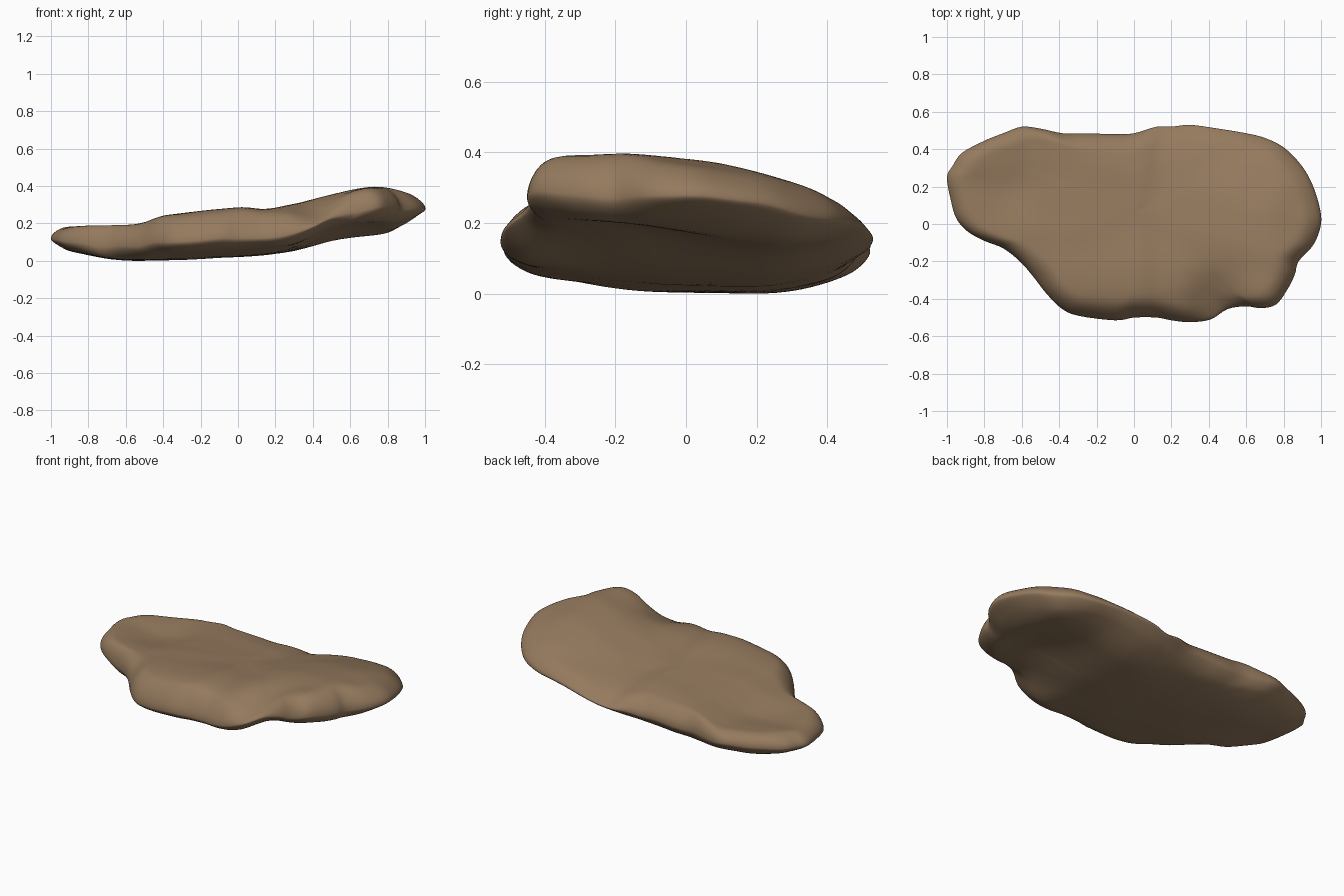
import bpy, bmesh, math
from mathutils import Vector, noise

if "Cube" in bpy.data.objects:
    bpy.data.objects.remove(bpy.data.objects["Cube"])

# Plan outline of the slab, counter-clockwise from the right end
OUTLINE = [(1.0, 0.0), (0.99, 0.1), (0.95, 0.22), (0.89, 0.32), (0.8, 0.41), (0.7, 0.46),
           (0.6, 0.485), (0.45, 0.51), (0.3, 0.53), (0.2, 0.52), (0.12, 0.52), (0.0, 0.485),
           (-0.1, 0.48), (-0.25, 0.485), (-0.38, 0.485), (-0.5, 0.51), (-0.6, 0.52), (-0.7, 0.485),
           (-0.8, 0.445), (-0.92, 0.38), (-0.97, 0.31), (-1.0, 0.25), (-0.98, 0.13), (-0.95, 0.03),
           (-0.89, -0.04), (-0.8, -0.09), (-0.7, -0.13), (-0.61, -0.2), (-0.54, -0.28), (-0.47, -0.37),
           (-0.39, -0.45), (-0.3, -0.49), (-0.1, -0.515), (0.0, -0.5), (0.12, -0.5), (0.2, -0.515),
           (0.3, -0.525), (0.41, -0.51), (0.5, -0.455), (0.6, -0.44), (0.68, -0.45), (0.76, -0.43),
           (0.82, -0.35), (0.86, -0.27), (0.88, -0.2), (0.96, -0.11)]
# Height profiles along x: top crest, underside, backward fall of the top, forward lift of the underside
TOP = [(-1, .18), (-.93, .192), (-.56, .195), (-.4, .24), (0, .285), (.15, .275), (.28, .305),
       (.5, .36), (.72, .395), (.9, .375), (1, .355)]
BOTTOM = [(-1, .085), (-.9, .055), (-.7, .01), (-.5, 0), (0, .02), (.3, .05), (.5, .1), (.8, .14), (1, .24)]
FALL = [(-1, .0), (-.5, .04), (0, .18), (.4, .25), (.7, .32), (1, .28)]
LIFT = [(-1, .15), (-.3, .13), (.2, .15), (.5, .27), (.8, .3), (1, .2)]
CENTRE = Vector((0.0, 0.06))


def spline(p0, p1, p2, p3, t):
    return 0.5 * (2*p1 + (p2-p0)*t + (2*p0-5*p1+4*p2-p3)*t*t + (3*p1-p0-3*p2+p3)*t**3)


def lookup(table, x):
    x = max(-1, min(1, x))
    for i in range(len(table) - 1):
        if x <= table[i+1][0]:
            t = (x - table[i][0]) / (table[i+1][0] - table[i][0])
            v = [table[max(0, min(len(table)-1, i+k))][1] for k in (-1, 0, 1, 2)]
            return spline(*v, t)
    return table[-1][1]


def bump(x, y, cx, cy, rx, ry):
    return math.exp(-((x-cx)/rx)**2 - ((y-cy)/ry)**2)


def top_z(x, y):
    z = lookup(TOP, x) - lookup(FALL, x) * max(0, y + 0.2)**2 - 1.8 * max(0, -0.32 - y)**2
    z -= 0.03 * bump(x, y, -0.64, 0.2, 0.22, 0.15)     # shallow dish on the left
    z -= 0.02 * bump(x, y, 0.0, 0.05, 0.22, 0.2)       # hollow behind the front crest
    z -= 0.07 * bump(x, y, 0.43, -0.42, 0.14, 0.17)    # notch beside the front knob
    return z + 0.006 * noise.noise(Vector((x*3, y*6, 3)))


def bottom_z(x, y):
    z = lookup(BOTTOM, x)
    z += lookup(LIFT, x) * min(0, y - 0.15)**2 + 0.8 * max(0, y - 0.2)**2
    z += 0.05 * bump(x, y, 0.66, -0.07, 0.2, 0.26)     # hollow under the raised end
    z -= 0.03 * bump(x, y, 0.3, -0.5, 0.14, 0.14)
    return z + 0.004 * noise.noise(Vector((x*4, y*5, 9)))


def dome(d, w):
    return math.sqrt(max(0, 1 - (1 - min(d / w, 1))**2))


# Rounded slab: concentric rings over the top, round the rim and under the bottom
SUB, n = 4, len(OUTLINE)
pts = [Vector(p) for p in OUTLINE]
rim = [spline(pts[i-1], pts[i], pts[(i+1) % n], pts[(i+2) % n], k/SUB)
       for i in range(n) for k in range(SUB)]
steps = [1 - (1 - k/32)**2.4 for k in range(1, 33)]
bm = bmesh.new()


def ring(s, side):
    loop = []
    for p in rim:
        q = CENTRE + (p - CENTRE) * s
        d = (p - CENTRE).length * (1 - s)
        t, b = top_z(*q), bottom_z(*q)
        m = b + 0.32 * (t - b)
        z = m + (t - m) * dome(d, 0.11) if side > 0 else m - (m - b) * dome(d, 0.10)
        # small lumps along the rim
        z += 0.01 * noise.noise(Vector((q.x*7, q.y*7, 5))) * s**6
        loop.append(bm.verts.new((q.x, q.y, z)))
    return loop


rings = [ring(s, 1) for s in steps] + [ring(s, -1) for s in reversed(steps[:-1])]
for a, b in zip(rings, rings[1:]):
    for i in range(len(rim)):
        j = (i + 1) % len(rim)
        bm.faces.new((a[i], b[i], b[j], a[j]))
for loop, f in ((rings[0], top_z), (rings[-1], bottom_z)):
    c = bm.verts.new((*CENTRE, f(*CENTRE)))
    for i in range(len(rim)):
        bm.faces.new((c, loop[i], loop[(i + 1) % len(rim)]))
for _ in range(3):
    bmesh.ops.smooth_vert(bm, verts=bm.verts, factor=0.4, use_axis_z=True)
low = min(v.co.z for v in bm.verts)
bmesh.ops.translate(bm, verts=bm.verts, vec=(0, 0, -low))
bmesh.ops.recalc_face_normals(bm, faces=bm.faces)
for f in bm.faces:
    f.smooth = True

mesh = bpy.data.meshes.new("rock_slab")
bm.to_mesh(mesh)
bm.free()
slab = bpy.data.objects.new("rock_slab", mesh)
bpy.context.collection.objects.link(slab)
mat = bpy.data.materials.new("brown stone")
mat.diffuse_color = (0.30, 0.195, 0.112, 1)
mat.use_nodes = True
mat.node_tree.nodes["Principled BSDF"].inputs["Base Color"].default_value = mat.diffuse_color
mesh.materials.append(mat)
